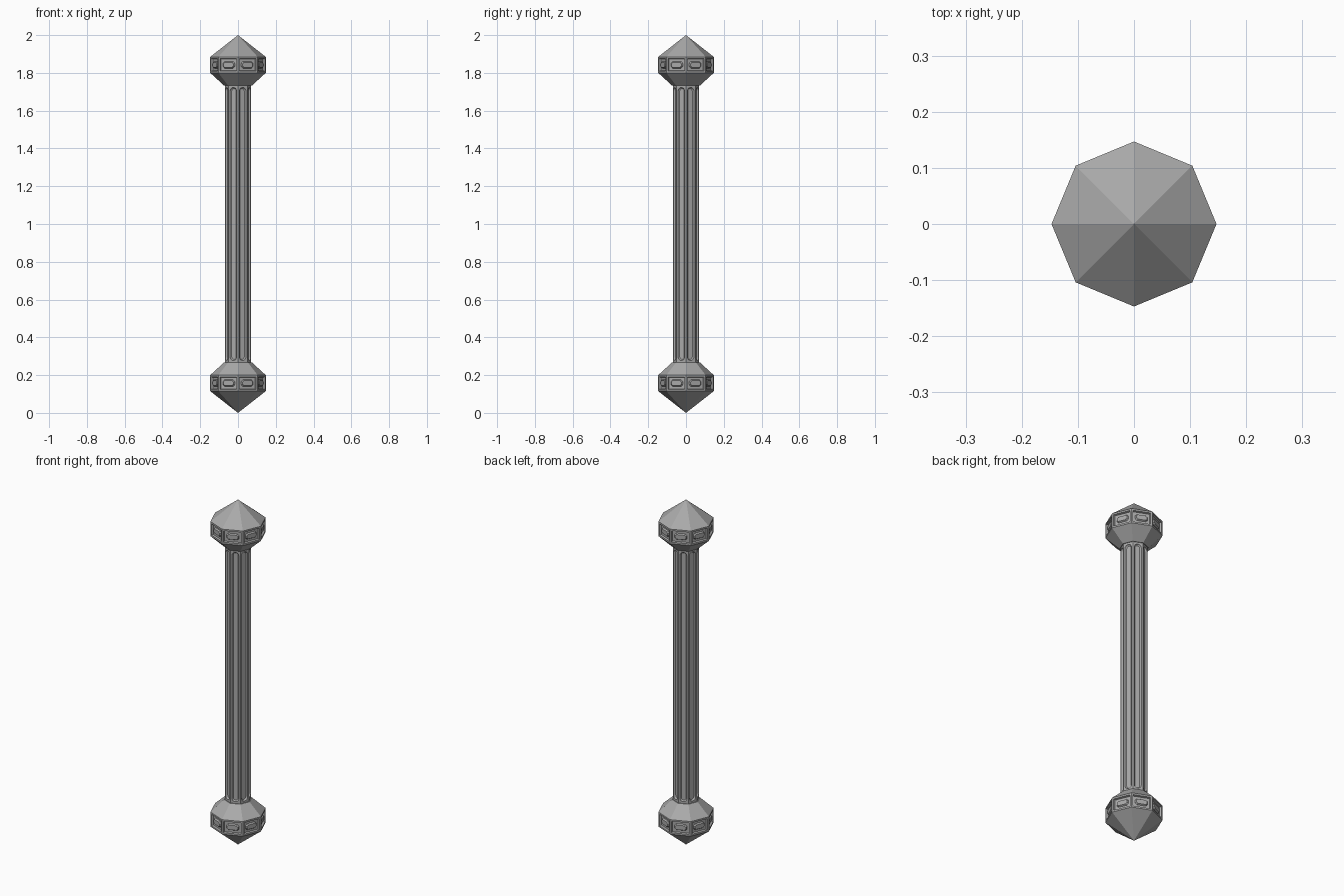
import bpy, bmesh, math
from mathutils import Vector

if "Cube" in bpy.data.objects:
    bpy.data.objects.remove(bpy.data.objects["Cube"])

SIDES = 8
stone = bpy.data.materials.new("grey stone")
stone.diffuse_color = (0.4, 0.4, 0.4, 1)
stone.use_nodes = True
stone.node_tree.nodes["Principled BSDF"].inputs["Base Color"].default_value = stone.diffuse_color


def corner_loop(w, h, r, steps):
    """Rounded rectangle with a fixed point count; r = 0 collapses to corners."""
    pts = []
    for c, (sx, sy) in enumerate([(1, 1), (-1, 1), (-1, -1), (1, -1)]):
        for k in range(steps):
            a = math.pi / 2 * (c + k / (steps - 1))
            pts.append((sx * (w / 2 - r) + r * math.cos(a),
                        sy * (h / 2 - r) + r * math.sin(a)))
    return pts


def panelled_prism(bm, radius, zc, height, profile, steps):
    """Octagonal wall; each facet carries nested loops (width, height, corner, depth)."""
    apothem = radius * math.cos(math.pi / SIDES)
    width = 2 * radius * math.sin(math.pi / SIDES)
    for i in range(SIDES):
        a = 2 * math.pi * (i + 0.5) / SIDES
        n = Vector((math.cos(a), math.sin(a), 0))
        t = Vector((-n.y, n.x, 0))
        rings = []
        for w, h, r, d in [(width, height, 0, 0)] + profile:
            rings.append([bm.verts.new(n * (apothem + d) + t * u + Vector((0, 0, zc + v)))
                          for u, v in corner_loop(w, h, r, steps)])
        for p, q in zip(rings, rings[1:]):
            for j in range(len(p)):
                k = (j + 1) % len(p)
                bm.faces.new((p[j], p[k], q[k], q[j]))
        bm.faces.new(rings[-1])


def cone_wall(bm, r0, z0, r1, z1):
    """Octagonal sloping wall; a zero radius makes a point."""
    def ring(r, z):
        return [bm.verts.new((r * math.cos(2 * math.pi * i / SIDES),
                              r * math.sin(2 * math.pi * i / SIDES), z)) for i in range(SIDES)]
    a, b = ring(r0, z0), ring(r1, z1)
    for i in range(SIDES):
        j = (i + 1) % SIDES
        bm.faces.new((a[i], a[j], b[j], b[i]))
    return b


def finish(bm, name):
    bmesh.ops.remove_doubles(bm, verts=bm.verts, dist=1e-5)
    bmesh.ops.recalc_face_normals(bm, faces=bm.faces)
    me = bpy.data.meshes.new(name)
    bm.to_mesh(me)
    bm.free()
    me.materials.append(stone)
    ob = bpy.data.objects.new(name, me)
    bpy.context.collection.objects.link(ob)


def head(name, flip):
    """Pointed cap, panelled band and taper to the shaft; flip = mirrored at the foot."""
    Z = (lambda z: 2 - z) if flip else (lambda z: z)
    bm = bmesh.new()
    R, lo, hi = 0.147, 1.8, 1.885
    cone_wall(bm, R, Z(hi), 0, Z(2.0))
    neck = cone_wall(bm, R, Z(lo), 0.074, Z(1.733))
    bm.faces.new(neck)
    # frame, recess, raised plaque with clipped corners
    panelled_prism(bm, R, Z((lo + hi) / 2), hi - lo, [
        (0.094, 0.066, 0, 0), (0.088, 0.060, 0, -0.010),
        (0.068, 0.036, 0.010, -0.010), (0.058, 0.026, 0.008, -0.002)], 2)
    finish(bm, name)


head("top_finial", False)
head("bottom_finial", True)

# Shaft with a round-ended flute in each facet
bm = bmesh.new()
panelled_prism(bm, 0.07, 1.0, 1.48, [
    (0.038, 1.445, 0.019, 0), (0.034, 1.441, 0.017, -0.005),
    (0.026, 1.433, 0.013, -0.009)], 6)
finish(bm, "fluted_shaft")
